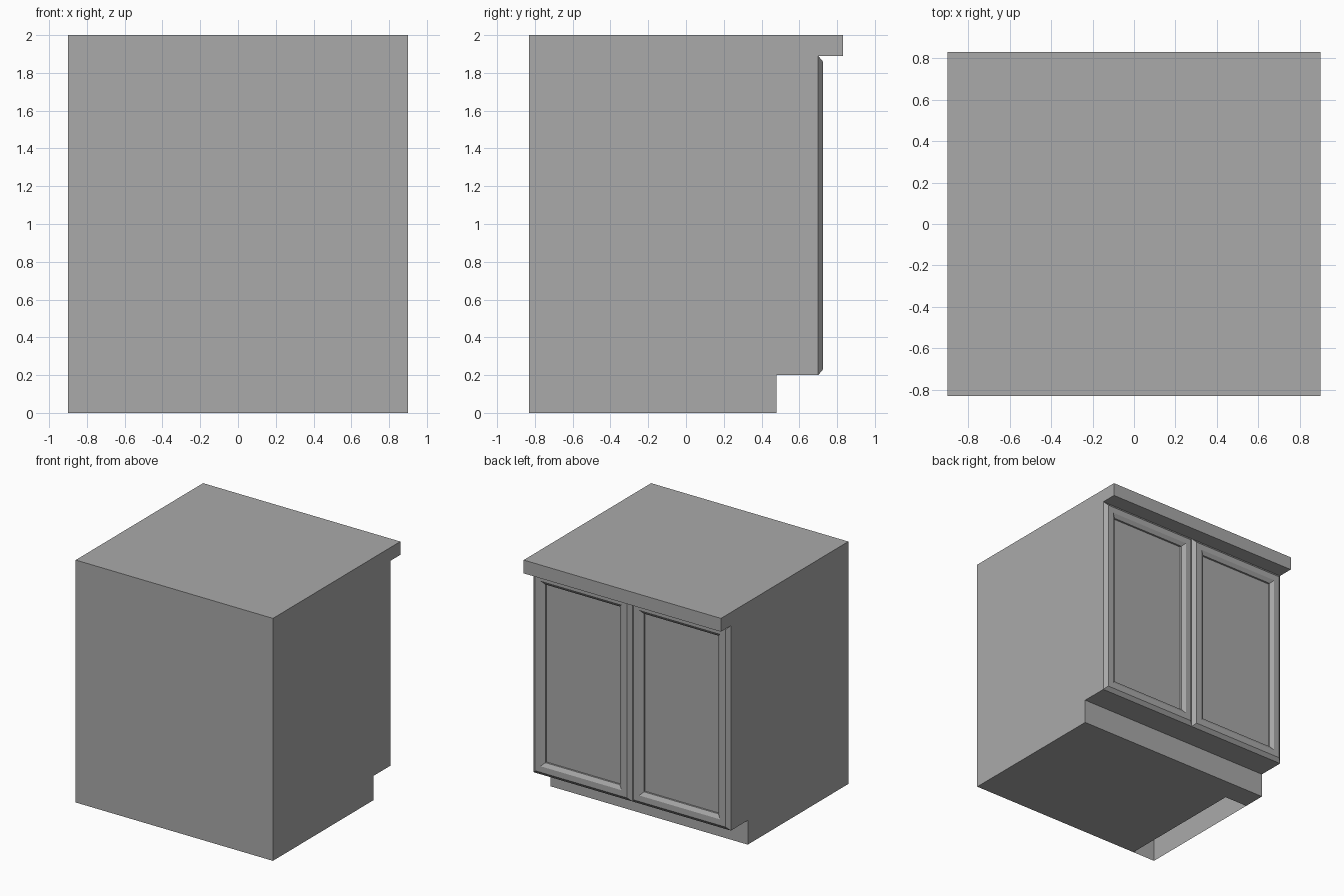
import bpy, bmesh

if "Cube" in bpy.data.objects:
    bpy.data.objects.remove(bpy.data.objects["Cube"])

grey = bpy.data.materials.new("cabinet grey")
grey.diffuse_color = (0.4, 0.4, 0.4, 1)
grey.use_nodes = True
grey.node_tree.nodes["Principled BSDF"].inputs["Base Color"].default_value = grey.diffuse_color


def finish(name, bm):
    mesh = bpy.data.meshes.new(name)
    bm.to_mesh(mesh)
    bm.free()
    mesh.materials.append(grey)
    ob = bpy.data.objects.new(name, mesh)
    bpy.context.collection.objects.link(ob)
    return ob


def box_mesh(x0, x1, y0, y1, z0, z1):
    bm = bmesh.new()
    bmesh.ops.create_cube(bm, size=1)
    for v in bm.verts:
        v.co.x = x1 if v.co.x > 0 else x0
        v.co.y = y1 if v.co.y > 0 else y0
        v.co.z = z1 if v.co.z > 0 else z0
    return bm


def door(name, x0, x1, z0, z1):
    # (inset, y): side, outer bevel, flat frame, inner moulding, panel step
    rings = [(0, .685), (0, .70), (.03, .725), (.08, .725), (.11, .705), (.11, .69)]
    bm = bmesh.new()
    loops = [[bm.verts.new(c) for c in ((x0 + i, y, z0 + i), (x1 - i, y, z0 + i),
                                        (x1 - i, y, z1 - i), (x0 + i, y, z1 - i))]
             for i, y in rings]
    for a, b in zip(loops, loops[1:]):
        for k in range(4):
            n = (k + 1) % 4
            bm.faces.new((a[n], a[k], b[k], b[n]))
    bm.faces.new(loops[-1][::-1])
    return finish(name, bm)


# Countertop, its back edge turned inward
bm = box_mesh(-.9, .9, -.83, .83, 1.89, 2)
bm.normal_update()
bmesh.ops.reverse_faces(bm, faces=[f for f in bm.faces if f.normal.y < -.5])
finish("countertop", bm)

# Cabinet body
finish("cabinet_body", box_mesh(-.9, .9, -.83, .685, .2, 1.89))

# Recessed toe base with a rectangular opening underneath
bm = box_mesh(-.9, .9, -.83, .48, 0, .2)
for co, no in (((-.69, 0, 0), (1, 0, 0)), ((0, .29, 0), (0, 1, 0))):
    bmesh.ops.bisect_plane(bm, geom=bm.verts[:] + bm.edges[:] + bm.faces[:],
                           plane_co=co, plane_no=no)
hole = []
for f in bm.faces:
    c = f.calc_center_median()
    if c.z < .01 and c.x < -.69 and c.y < .29:
        hole.append(f)
bmesh.ops.delete(bm, geom=hole, context='FACES')
finish("toe_base", bm)

# Pair of framed doors
door("left_door", -.9, 0, .2, 1.89)
door("right_door", 0, .9, .2, 1.89)
